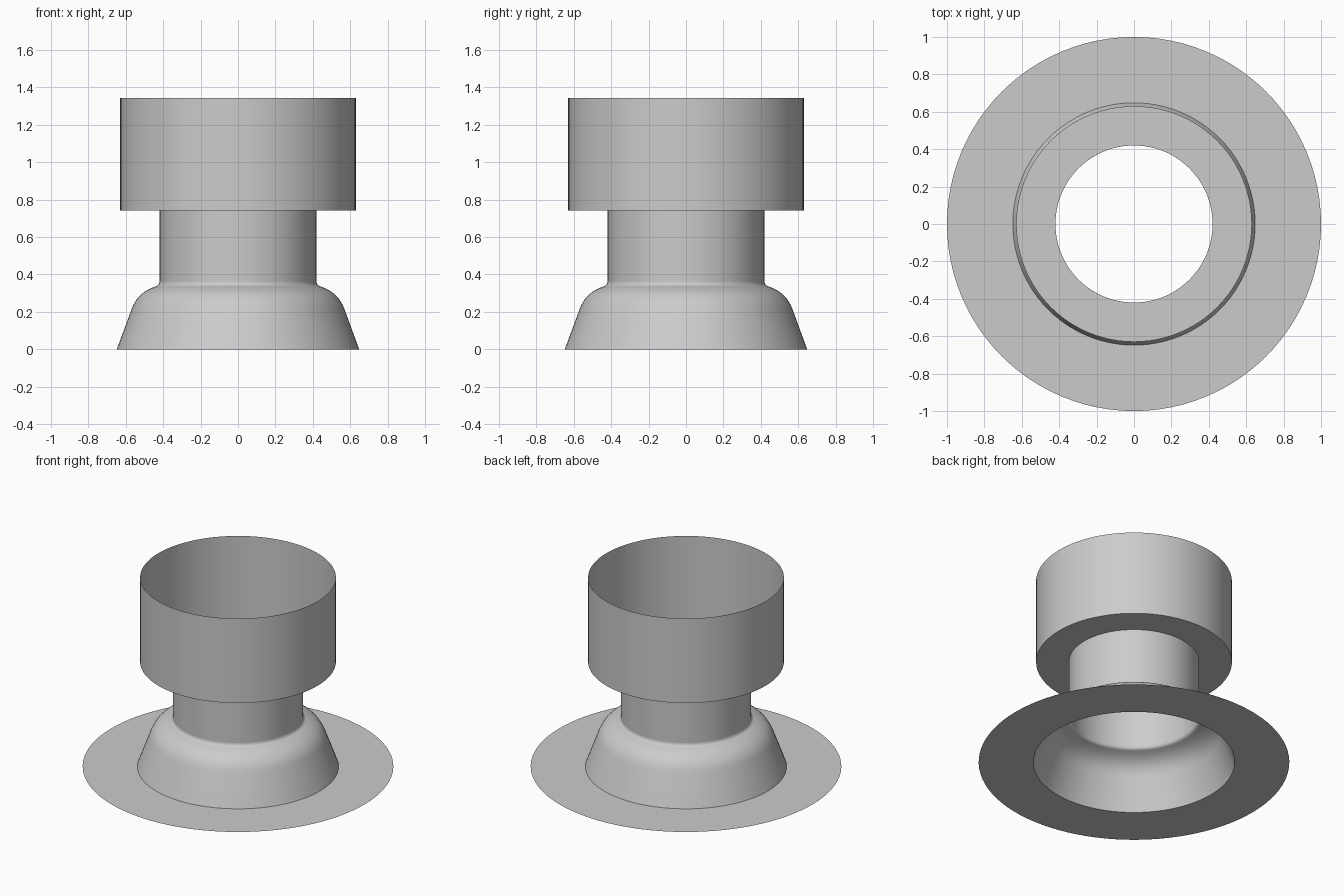
import bpy
import math
from mathutils import Vector
from mathutils.geometry import interpolate_bezier

SEGMENTS = 96

cube = bpy.data.objects.get("Cube")
if cube:
    bpy.data.objects.remove(cube, do_unlink=True)

# Single plain grey finish
grey = bpy.data.materials.new("plain_grey")
grey.use_nodes = True
colour = (0.6, 0.6, 0.6, 1)
grey.diffuse_color = colour
grey.node_tree.nodes["Principled BSDF"].inputs["Base Color"].default_value = colour


def bend(a, b, c, d, steps):
    """Points along a bezier in the radius/height plane."""
    return [(p.x, p.y) for p in interpolate_bezier(
        *(Vector((r, z, 0)) for r, z in (a, b, c, d)), steps)]


def revolve(name, profile):
    """Turn an open radius/height profile into a thin sheet around z."""
    verts = []
    for r, z in profile:
        for i in range(SEGMENTS):
            a = math.tau * i / SEGMENTS
            verts.append((r * math.cos(a), r * math.sin(a), z))
    faces = []
    for k in range(len(profile) - 1):
        low, high = k * SEGMENTS, (k + 1) * SEGMENTS
        for i in range(SEGMENTS):
            j = (i + 1) % SEGMENTS
            faces.append((low + i, low + j, high + j, high + i))
    mesh = bpy.data.meshes.new(name)
    mesh.from_pydata(verts, [], faces)
    mesh.materials.append(grey)
    obj = bpy.data.objects.new(name, mesh)
    bpy.context.collection.objects.link(obj)
    bpy.ops.object.select_all(action='DESELECT')
    obj.select_set(True)
    bpy.context.view_layer.objects.active = obj
    bpy.ops.object.shade_smooth_by_angle(angle=math.radians(30))
    return obj


# Flat ground ring
revolve("base_flange", [(1.0, 0), (0.648, 0)])

# Sloped skirt with rounded shoulder and a small fillet into the neck
shoulder = bend((0.567, 0.22), (0.54, 0.29), (0.49, 0.32), (0.436, 0.338), 12)
fillet = bend((0.436, 0.338), (0.427, 0.341), (0.42, 0.35), (0.42, 0.362), 6)
revolve("flared_skirt", [(0.648, 0)] + shoulder + fillet[1:])

# Straight neck tube
revolve("neck_tube", [(0.42, 0.362), (0.42, 0.743)])

# Wide open collar with its flat underside
revolve("upper_collar", [(0.42, 0.743), (0.63, 0.743), (0.63, 1.343)])
